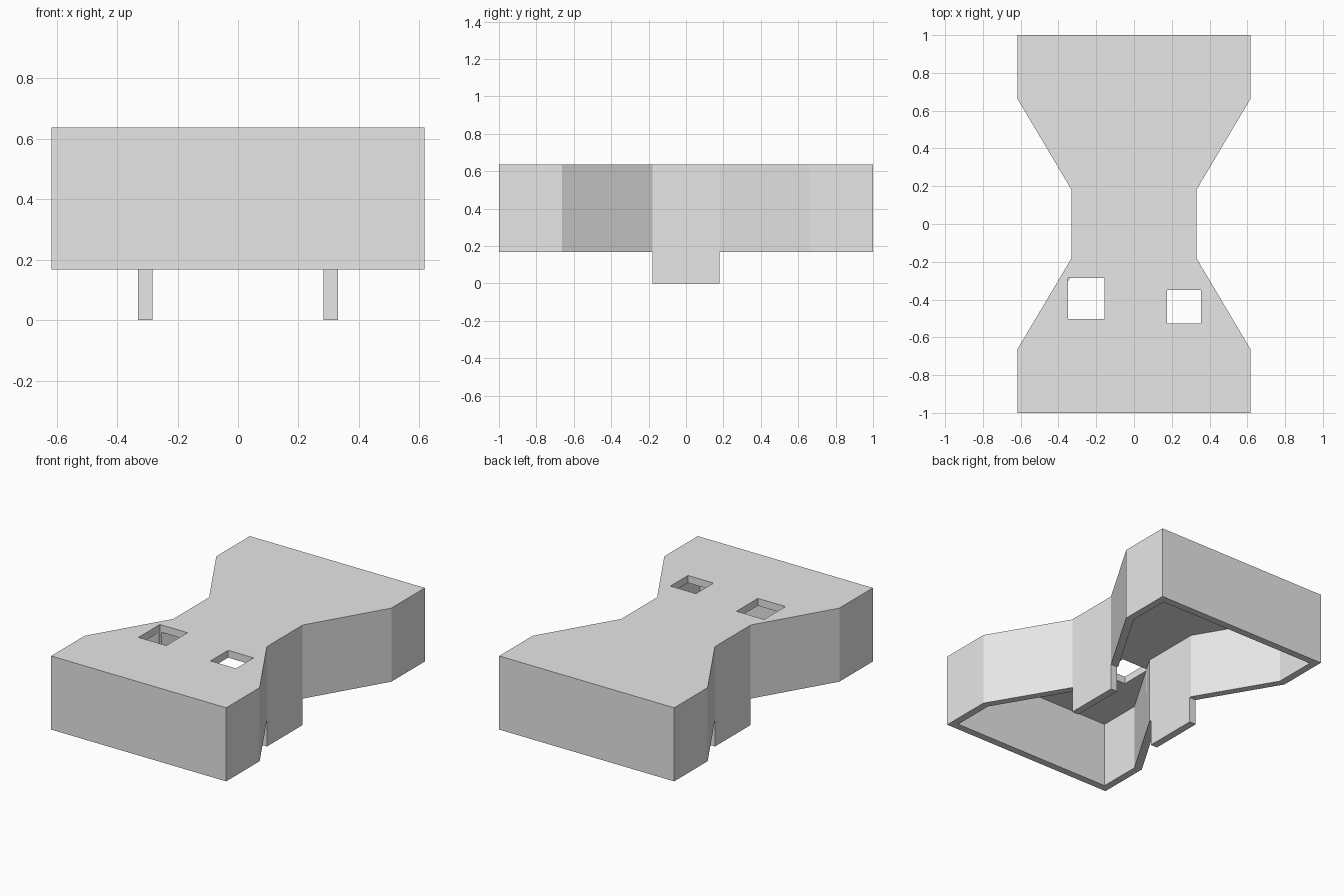
import bpy
from mathutils import Vector

cube = bpy.data.objects.get("Cube")
if cube:
    bpy.data.objects.remove(cube, do_unlink=True)

BASE, TOP, WALL = 0.168, 0.637, 0.047

grey = bpy.data.materials.new("plain grey")
grey.use_nodes = True
grey.diffuse_color = (0.8, 0.8, 0.8, 1)
grey.node_tree.nodes["Principled BSDF"].inputs["Base Color"].default_value = (0.8, 0.8, 0.8, 1)


def prism(name, outline, z0, z1):
    """Upright prism over a counter-clockwise outline."""
    n = len(outline)
    verts = [(x, y, z) for z in (z0, z1) for x, y in outline]
    faces = [list(range(n))[::-1], list(range(n, 2 * n))]
    faces += [(i, (i + 1) % n, n + (i + 1) % n, n + i) for i in range(n)]
    mesh = bpy.data.meshes.new(name)
    mesh.from_pydata(verts, [], faces)
    mesh.materials.append(grey)
    ob = bpy.data.objects.new(name, mesh)
    bpy.context.collection.objects.link(ob)
    return ob


def rect(x0, x1, y0, y1):
    return [(x0, y0), (x1, y0), (x1, y1), (x0, y1)]


def inset(outline, t):
    """Move every edge of the outline inward by t."""
    pts = [Vector(p) for p in outline]
    result = []
    for i, p in enumerate(pts):
        d1 = (p - pts[i - 1]).normalized()
        d2 = (pts[(i + 1) % len(pts)] - p).normalized()
        n1, n2 = Vector((-d1.y, d1.x)), Vector((-d2.y, d2.x))
        result.append(tuple(p + (n1 + n2) * t / (1 + n1.dot(n2))))
    return result


def cut(target, cutter):
    """Subtract the cutter from the target, then discard it."""
    cutter.hide_render = True
    mod = target.modifiers.new("cut", 'BOOLEAN')
    mod.operation, mod.solver, mod.object = 'DIFFERENCE', 'EXACT', cutter
    bpy.context.view_layer.objects.active = target
    bpy.ops.object.modifier_apply(modifier=mod.name)
    bpy.data.objects.remove(cutter, do_unlink=True)


# Waisted outline: right-hand half, then the same turned half a circle
half = [(0.617, -1), (0.617, -0.663), (0.33, -0.18),
        (0.33, 0.18), (0.617, 0.663), (0.617, 1)]
outline = half + [(-x, -y) for x, y in half]

# Hollow shell, open underneath
shell = prism("shell", outline, BASE, TOP)
cut(shell, prism("cavity_cutter", inset(outline, WALL), BASE - 0.1, TOP - WALL))

# Two unequal openings through the top
for bounds in ((-0.35, -0.155, -0.502, -0.287), (0.175, 0.355, -0.527, -0.35)):
    cut(shell, prism("opening_cutter", rect(*bounds), TOP - 0.2, TOP + 0.1))

# Tabs hanging below the waist walls
for name, x0, x1 in (("right_tab", -0.33, -0.33 + WALL), ("left_tab", 0.33 - WALL, 0.33)):
    prism(name, rect(x0, x1, -0.18, 0.18), 0, BASE)
